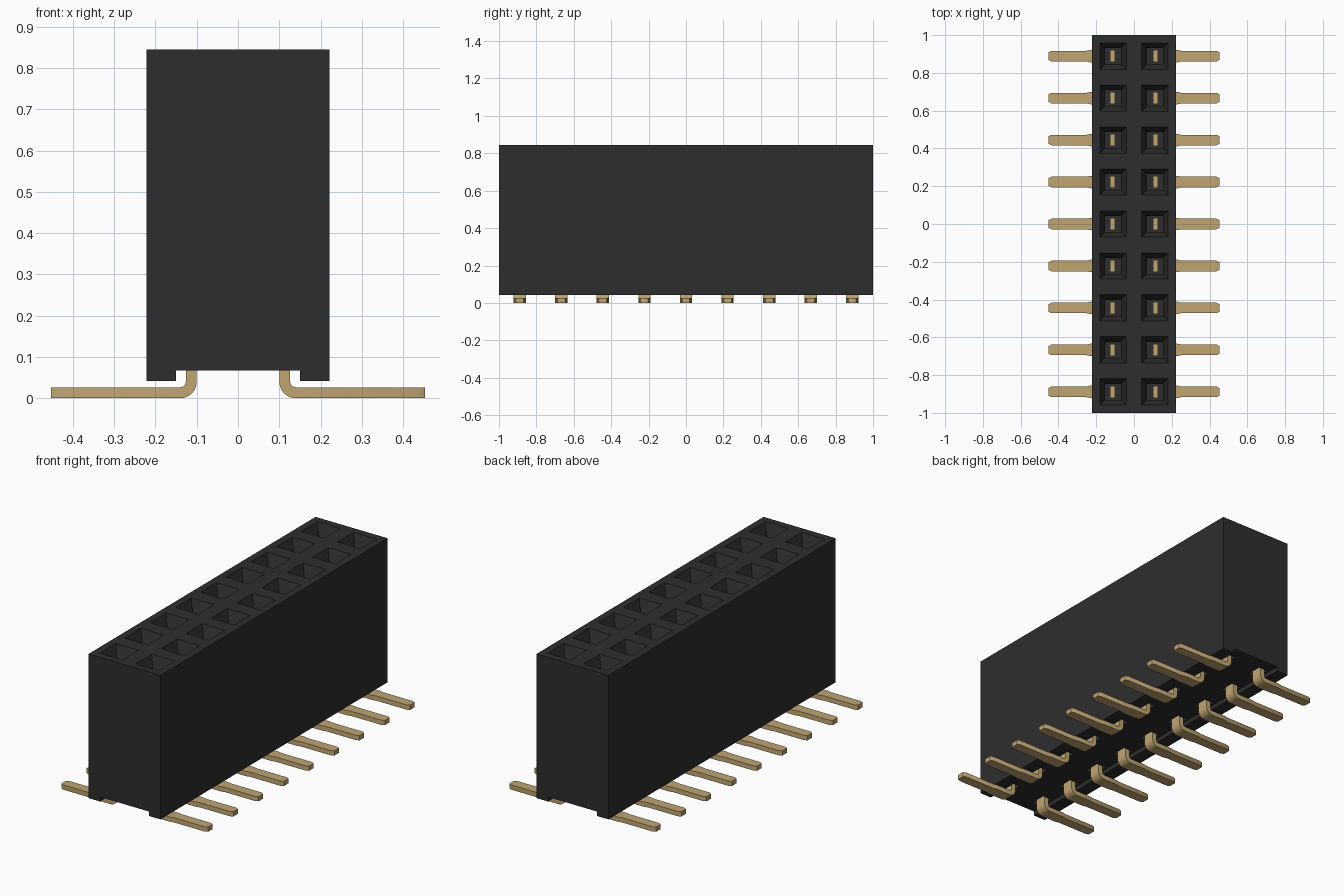
import bpy, bmesh, math
from mathutils import Vector

cube = bpy.data.objects.get("Cube")
if cube:
    bpy.data.objects.remove(cube, do_unlink=True)

PITCH = 2 / 9
ROW = 0.111
ROWS = [(i - 4) * PITCH for i in range(9)]


def material(name, rgb, rough, metal=0.0):
    m = bpy.data.materials.new(name)
    m.use_nodes = True
    m.diffuse_color = (*rgb, 1)
    bsdf = next(n for n in m.node_tree.nodes if n.type == 'BSDF_PRINCIPLED')
    bsdf.inputs["Base Color"].default_value = (*rgb, 1)
    bsdf.inputs["Roughness"].default_value = rough
    bsdf.inputs["Metallic"].default_value = metal
    return m


def finish(bm, name, mat):
    bmesh.ops.recalc_face_normals(bm, faces=bm.faces)
    me = bpy.data.meshes.new(name)
    bm.to_mesh(me)
    bm.free()
    me.materials.append(mat)
    ob = bpy.data.objects.new(name, me)
    bpy.context.collection.objects.link(ob)
    return ob


def loft(bm, rings):
    """Skin a closed tube through equal-sized rings of points."""
    loops = [[bm.verts.new(p) for p in r] for r in rings]
    for a, b in zip(loops, loops[1:]):
        n = len(a)
        for i in range(n):
            bm.faces.new((a[i], a[(i + 1) % n], b[(i + 1) % n], b[i]))
    bm.faces.new(loops[0][::-1])
    bm.faces.new(loops[-1])


def rect(cx, cy, hx, hy, z):
    return [(cx - hx, cy - hy, z), (cx + hx, cy - hy, z),
            (cx + hx, cy + hy, z), (cx - hx, cy + hy, z)]


black = material("black plastic", (0.027, 0.027, 0.027), 0.6)
gold = material("gold contact", (0.53, 0.38, 0.17), 0.4)

# Housing: profile with a channel along its underside
bm = bmesh.new()
profile = [(-0.222, 0.042), (-0.15, 0.042), (-0.15, 0.067), (0.15, 0.067),
           (0.15, 0.042), (0.222, 0.042), (0.222, 0.845), (-0.222, 0.845)]
loft(bm, [[(x, y, z) for x, z in profile] for y in (-1, 1)])
housing = finish(bm, "housing", black)

# Cutter: funnel sockets on top, shallow pockets around the leads below
bm = bmesh.new()
for side in (-1, 1):
    for y in ROWS:
        x = side * ROW
        loft(bm, [rect(x, y, 0.042, 0.042, 0.2), rect(x, y, 0.042, 0.042, 0.775),
                  rect(x, y, 0.07, 0.07, 0.845), rect(x, y, 0.07, 0.07, 0.9)])
        loft(bm, [rect(x, y, 0.03, 0.045, 0.05), rect(x, y, 0.03, 0.045, 0.12)])
cutter = finish(bm, "socket_cutter", black)
cutter.hide_render = True

mod = housing.modifiers.new("sockets", 'BOOLEAN')
mod.operation = 'DIFFERENCE'
mod.solver = 'EXACT'
mod.object = cutter
bpy.context.view_layer.objects.active = housing
housing.select_set(True)
bpy.ops.object.modifier_apply(modifier=mod.name)
bpy.data.objects.remove(cutter, do_unlink=True)

# Lead: flat strip that bends outward into a foot with a tapered tip
T = 0.0265
R = 0.04 - T / 2
stations = [((0.1133, 0.3), 0, 0.031)]
for k in range(7):
    a = math.radians(15 * k)
    stations.append(((0.14 - R * math.cos(a), 0.04 - R * math.sin(a)), a, 0.033))
stations += [((x, T / 2), math.pi / 2, w) for x, w in
             ((0.23, 0.033), (0.25, 0.028), (0.437, 0.028), (0.4525, 0.02))]
rings = []
for (x, z), a, w in stations:
    c = Vector((x, 0, z))
    n = Vector((math.cos(a), 0, math.sin(a))) * T / 2
    h = Vector((0, w, 0))
    rings.append([c - n - h, c + n - h, c + n + h, c - n + h])
bm = bmesh.new()
loft(bm, rings)
lead = finish(bm, "lead_right_1", gold)
bpy.ops.object.select_all(action='DESELECT')
bpy.context.view_layer.objects.active = lead
lead.select_set(True)
bpy.ops.object.shade_smooth_by_angle(angle=math.radians(30))

# Repeat the lead along both rows
for side, turn in (("left", 0), ("right", math.pi)):
    for i, y in enumerate(ROWS):
        ob = bpy.data.objects.new(f"{side}_lead_{i + 1}", lead.data)
        ob.location.y = y
        ob.rotation_euler.z = turn
        bpy.context.collection.objects.link(ob)
bpy.data.objects.remove(lead, do_unlink=True)
